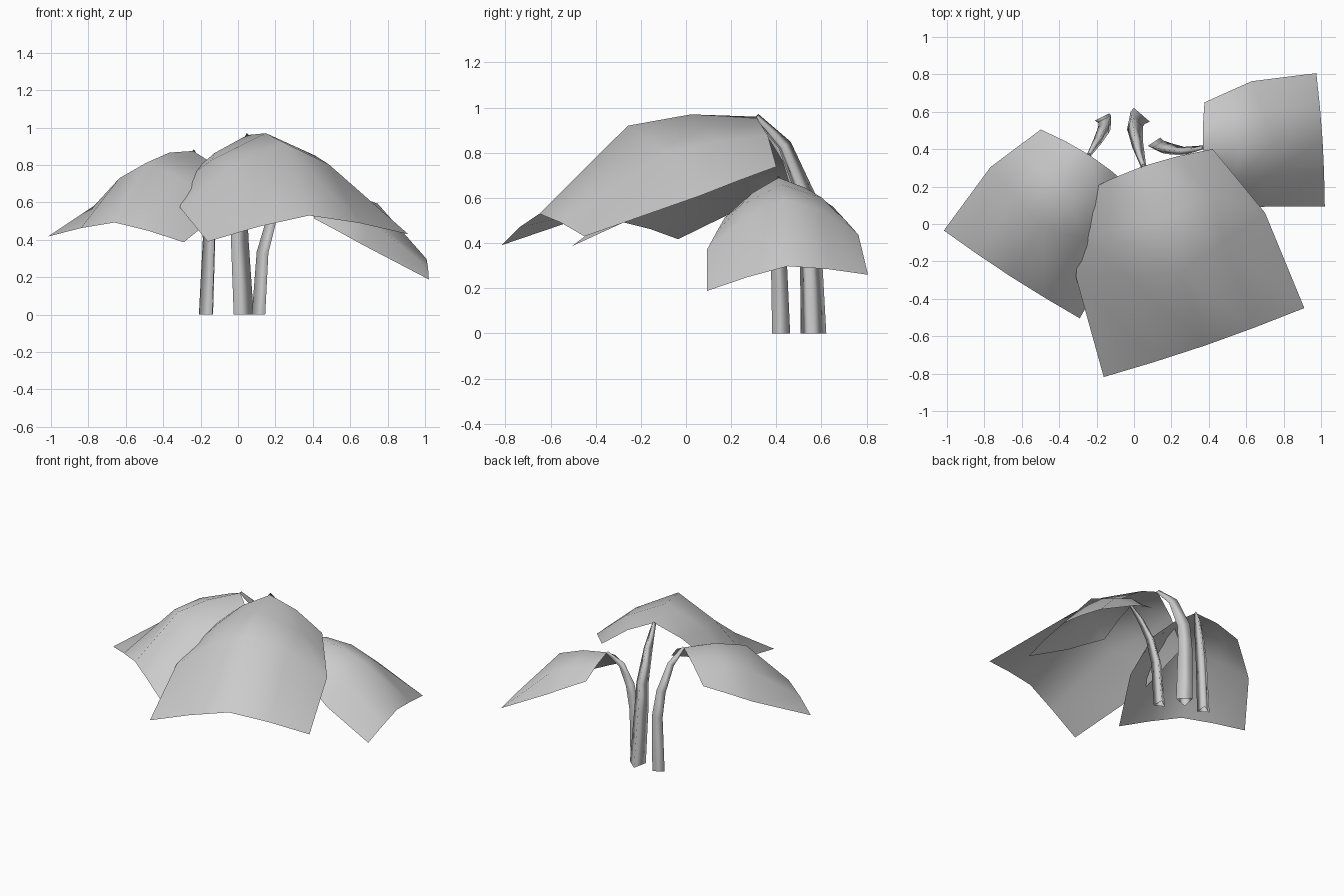
import bpy
import bmesh
from mathutils import Vector

if "Cube" in bpy.data.objects:
    bpy.data.objects.remove(bpy.data.objects["Cube"], do_unlink=True)

grey = bpy.data.materials.new("plain_grey")
grey.use_nodes = True
grey.diffuse_color = (0.6, 0.6, 0.6, 1)
grey.node_tree.nodes["Principled BSDF"].inputs["Base Color"].default_value = (0.6, 0.6, 0.6, 1)

UP = Vector((0, 0, 1))

# Half of the leaf from midrib to edge: each row holds (across, along, height)
LEAF_ROWS = [
    [(0, 0, 0), (0.19, 0.01, -0.09), (0.38, 0.035, -0.235)],
    [(0, 0.305, 0.01), (0.29, 0.27, -0.12), (0.457, 0.24, -0.3)],
    [(0, 0.6, -0.04), (0.28, 0.52, -0.165), (0.534, 0.448, -0.37)],
    [(0, 1.015, -0.43), (0.285, 1.01, -0.48), (0.567, 0.998, -0.55)],
]


def finish(bm, name):
    mesh = bpy.data.meshes.new(name)
    bm.to_mesh(mesh)
    bm.free()
    mesh.materials.append(grey)
    mesh.shade_smooth()
    obj = bpy.data.objects.new(name, mesh)
    bpy.context.collection.objects.link(obj)


def skin(bm, rows, closed=False):
    """Bridge successive rows of vertices with quads."""
    for a, b in zip(rows, rows[1:]):
        n = len(a)
        for i in range(n if closed else n - 1):
            j = (i + 1) % n
            bm.faces.new((a[i], b[i], b[j], a[j]))


def axes(base, tip):
    """Horizontal heading of a leaf and the direction across it."""
    along = Vector((tip[0] - base[0], tip[1] - base[1], 0)).normalized()
    return along, UP.cross(along)


def leaf(name, base, tip, size, pitch, roll):
    along, across = axes(base, tip)
    bm = bmesh.new()
    rows = []
    for half in LEAF_ROWS:
        mirrored = [(-s, f, h) for s, f, h in reversed(half[1:])]
        rows.append([
            bm.verts.new(Vector(base) + size * (
                across * s + along * f + UP * (h - pitch * f + roll * s)))
            for s, f, h in mirrored + half])
    skin(bm, rows)
    for face in bm.faces:
        face.normal_update()
        if face.normal.z < 0:
            face.normal_flip()
    finish(bm, name)


def stem(name, path, radii, tip):
    """Three-sided tapering stalk with its ridge on the outer side."""
    along, across = axes(path[-1], tip)
    pts = [Vector(p) for p in path]
    bm = bmesh.new()
    rings = []
    for i, (p, r) in enumerate(zip(pts, radii)):
        tangent = UP if i == 0 else (pts[min(i + 1, len(pts) - 1)] - pts[i - 1]).normalized()
        ridge = tangent.cross(across).normalized()
        if ridge.dot(along) > 0:
            ridge = -ridge
        rings.append([bm.verts.new(p + r * v) for v in (
            ridge, across * 0.87 - ridge * 0.5, across * -0.87 - ridge * 0.5)])
    skin(bm, rings, closed=True)
    bmesh.ops.recalc_face_normals(bm, faces=bm.faces)
    finish(bm, name)


# name, stalk path, stalk base radius, leaf tip, leaf size, pitch, roll
PLANTS = [
    ("large", [(0.02, 0.56, 0), (0, 0.545, 0.4), (0, 0.53, 0.6), (0.015, 0.435, 0.83),
               (0.05, 0.31, 0.96)], 0.065, (0.38, -0.65), 1.0, 0.0, 0.035),
    ("medium", [(-0.16, 0.55, 0), (-0.145, 0.545, 0.4), (-0.155, 0.515, 0.58),
                (-0.19, 0.45, 0.77), (-0.24, 0.37, 0.875)], 0.049, (-0.66, -0.28), 0.763, 0.07, -0.035),
    ("small", [(0.12, 0.42, 0), (0.14, 0.41, 0.33), (0.185, 0.4, 0.5), (0.26, 0.39, 0.62),
               (0.37, 0.41, 0.69)], 0.046, (1.0, 0.45), 0.63, 0.19, 0.1),
]
TAPER = (1.0, 0.88, 0.76, 0.55, 0.25)

for name, path, radius, tip, size, pitch, roll in PLANTS:
    stem(name + "_stem", path, [radius * t for t in TAPER], tip)
    leaf(name + "_leaf", path[-1], tip, size, pitch, roll)
